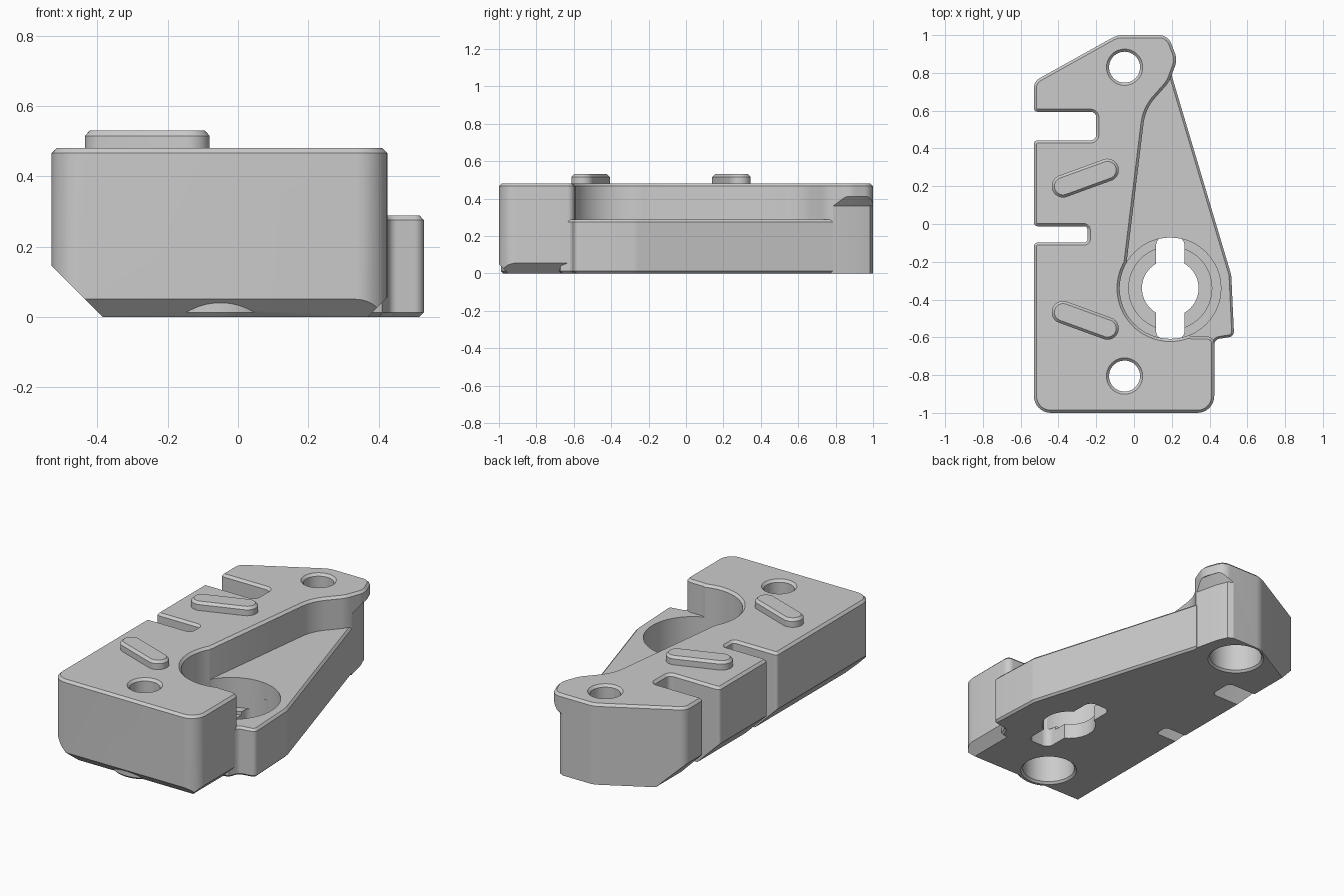
import bpy, bmesh, math
from mathutils import Vector

old = bpy.data.objects.get("Cube")
if old:
    bpy.data.objects.remove(old, do_unlink=True)

grey = bpy.data.materials.new("plain grey")
grey.use_nodes = True
grey.diffuse_color = (0.6, 0.6, 0.6, 1)
grey.node_tree.nodes["Principled BSDF"].inputs["Base Color"].default_value = (0.6, 0.6, 0.6, 1)


def rounded(corners, steps=8):
    """Outline with a fillet radius as optional third value of each corner."""
    out, n = [], len(corners)
    for i, c in enumerate(corners):
        p = Vector((c[0], c[1], 0))
        if len(c) < 3:
            out.append(p)
            continue
        a = Vector((*corners[i - 1][:2], 0)) - p
        b = Vector((*corners[(i + 1) % n][:2], 0)) - p
        half = a.angle(b) / 2
        d = min(c[2] / math.tan(half), 0.47 * a.length, 0.47 * b.length)
        r = d * math.tan(half)
        a.normalize()
        b.normalize()
        mid = p + (a + b).normalized() * r / math.sin(half)
        s, e = (p + a * d - mid).normalized(), (p + b * d - mid).normalized()
        out += [mid + s.slerp(e, k / steps) * r for k in range(steps + 1)]
    return out


def circle(x, y, r, n=64):
    return [Vector((x + r * math.cos(2 * math.pi * k / n), y + r * math.sin(2 * math.pi * k / n), 0))
            for k in range(n)]


def offset(pts, d):
    """Move a counter-clockwise outline outwards by d."""
    out, n = [], len(pts)
    for i, p in enumerate(pts):
        u = (p - pts[i - 1]).normalized()
        v = (pts[(i + 1) % n] - p).normalized()
        nu, nv = Vector((u.y, -u.x, 0)), Vector((v.y, -v.x, 0))
        out.append(p + (nu + nv) * d / max(1 + nu.dot(nv), 0.3))
    return out


def loft(name, pts, levels, axes=(0, 1, 2)):
    """Stack offset copies of an outline, given as (offset, height)."""
    bm = bmesh.new()
    rings = []
    for d, z in levels:
        coords = [(p.x, p.y, z) for p in offset(pts, d)]
        rings.append([bm.verts.new([c[a] for a in axes]) for c in coords])
    n = len(pts)
    bm.faces.new(rings[0][::-1])
    bm.faces.new(rings[-1])
    for lo, hi in zip(rings, rings[1:]):
        for i in range(n):
            j = (i + 1) % n
            bm.faces.new((lo[i], lo[j], hi[j], hi[i]))
    bmesh.ops.recalc_face_normals(bm, faces=bm.faces)
    mesh = bpy.data.meshes.new(name)
    bm.to_mesh(mesh)
    bm.free()
    mesh.materials.append(grey)
    ob = bpy.data.objects.new(name, mesh)
    bpy.context.collection.objects.link(ob)
    return ob


def combine(target, other, op):
    mod = target.modifiers.new(op, 'BOOLEAN')
    mod.operation, mod.solver, mod.object = op, 'EXACT', other
    bpy.context.view_layer.objects.active = target
    bpy.ops.object.modifier_apply(modifier=mod.name)
    bpy.data.objects.remove(other, do_unlink=True)


def cut(target, pts, levels, axes=(0, 1, 2)):
    combine(target, loft("cutter", pts, levels, axes), 'DIFFERENCE')


def trim_bottom(ob):
    """Slice everything below z = 0 away and close the flat underside."""
    bm = bmesh.new()
    bm.from_mesh(ob.data)
    bmesh.ops.bisect_plane(bm, geom=bm.verts[:] + bm.edges[:] + bm.faces[:], dist=1e-5,
                           plane_co=(0, 0, 0), plane_no=(0, 0, 1), clear_inner=True)
    rim = [e for e in bm.edges if e.is_boundary and max(abs(v.co.z) for v in e.verts) < 1e-4]
    bmesh.ops.triangle_fill(bm, edges=rim, use_beauty=True, normal=(0, 0, -1))
    bmesh.ops.recalc_face_normals(bm, faces=bm.faces)
    bm.to_mesh(ob.data)
    bm.free()


TOP, EDGE = 0.48, 0.014
HX, HY = 0.192, -0.34
ALONG_Y, ALONG_X = (0, 2, 1), (2, 0, 1)
LENGTH = [(0, -1.5), (0, 1.5)]

# Main block with both side slots in its outline
block_outline = rounded([
    (-.53, -1, .09), (.425, -1, .09), (.425, -.595, .04), (.31, -.595, .06), (.24, -.58),
    (.1, -.4), (-.045, -.25), (.06, .61, .25), (.185, .75, .15), (.23, .87, .1),
    (.18, 1, .07), (-.09, 1, .12), (-.53, .755, .06),
    (-.53, .594, .02), (-.2, .594, .03), (-.2, .443, .03), (-.53, .443, .02),
    (-.53, -.012, .02), (-.245, -.012, .02), (-.245, -.098, .02), (-.53, -.098, .02)])
body = loft("latch_body", block_outline, [(0, -.03), (0, TOP - EDGE), (-EDGE, TOP)])

# Bottom edge chamfers: left, front, right
cut(body, rounded([(-.7, -.1), (-.285, -.1), (-.7, .315)]), LENGTH, ALONG_Y)
cut(body, rounded([(-1.2, -.1), (-.85, -.1), (-1.2, .25)]), LENGTH, ALONG_X)
cut(body, rounded([(.6, -.1), (.6, .23), (.27, -.1)]), LENGTH, ALONG_Y)

# Undercut below the rear tip
cut(body, rounded([(.2, .78), (.6, .7), (.6, 1.2), (.09, 1.2), (.09, 1.01), (.14, .985), (.167, .92)]),
    [(0, -.1), (0, .36), (-.04, .41)])

# Low side plate
plate = loft("side_plate", rounded([
    (.3, -.7), (.41, -.67), (.435, -.61, .03), (.53, -.595, .03), (.515, -.27, .1),
    (.2, .785), (.02, .78), (-.15, -.3)]),
    [(-.012, -.04), (-.012, 0), (0, .012), (0, .275), (-.012, .288)])
combine(body, plate, 'UNION')

# Ring boss under the front hole
combine(body, loft("front_boss", circle(-.05, -.805, .185),
                   [(-.012, -.05), (-.012, 0), (0, .012), (0, .1)]), 'UNION')

# Round pocket, stepped floor and key-shaped opening
cut(body, circle(HX, HY, .268), [(0, .11), (0, TOP - EDGE), (2 * EDGE, TOP + EDGE)])
cut(body, circle(HX, HY, .22), [(0, .09), (0, .2)])
cut(body, circle(HX, HY, .15), [(0, -.1), (0, .21)])
w, h = .075, .272
cut(body, rounded([(HX - w, HY - h, .045), (HX + w, HY - h, .045), (HX + w, HY + h, .045), (HX - w, HY + h, .045)]),
    [(0, -.12), (0, .19)])

# Counterbored mounting holes
for y in (-.805, .83):
    cut(body, circle(-.05, y, .082), [(0, -.1), (0, TOP - EDGE), (2 * EDGE, TOP + EDGE)])
    cut(body, circle(-.05, y, .145), [(.012, -.12), (.012, 0), (0, .012), (0, .25)])

trim_bottom(body)

# Raised locating pads
pads = []
for name, y, tilt in (("rear_pad", .243, 20), ("front_pad", -.51, -20)):
    t = math.radians(tilt)
    pts = []
    for k in range(32):
        a = 2 * math.pi * (k + .5) / 32
        lx = .06 * math.cos(a) + (.125 if math.cos(a) > 0 else -.125)
        ly = .06 * math.sin(a)
        pts.append(Vector((-.258 + lx * math.cos(t) - ly * math.sin(t),
                           y + lx * math.sin(t) + ly * math.cos(t), 0)))
    pads.append(loft(name, pts, [(0, TOP - .01), (0, .515), (-.014, .53)]))

# Smooth round walls, crisp edges
for ob in [body] + pads:
    bpy.ops.object.select_all(action='DESELECT')
    ob.select_set(True)
    bpy.context.view_layer.objects.active = ob
    bpy.ops.object.shade_smooth_by_angle(angle=math.radians(25))
